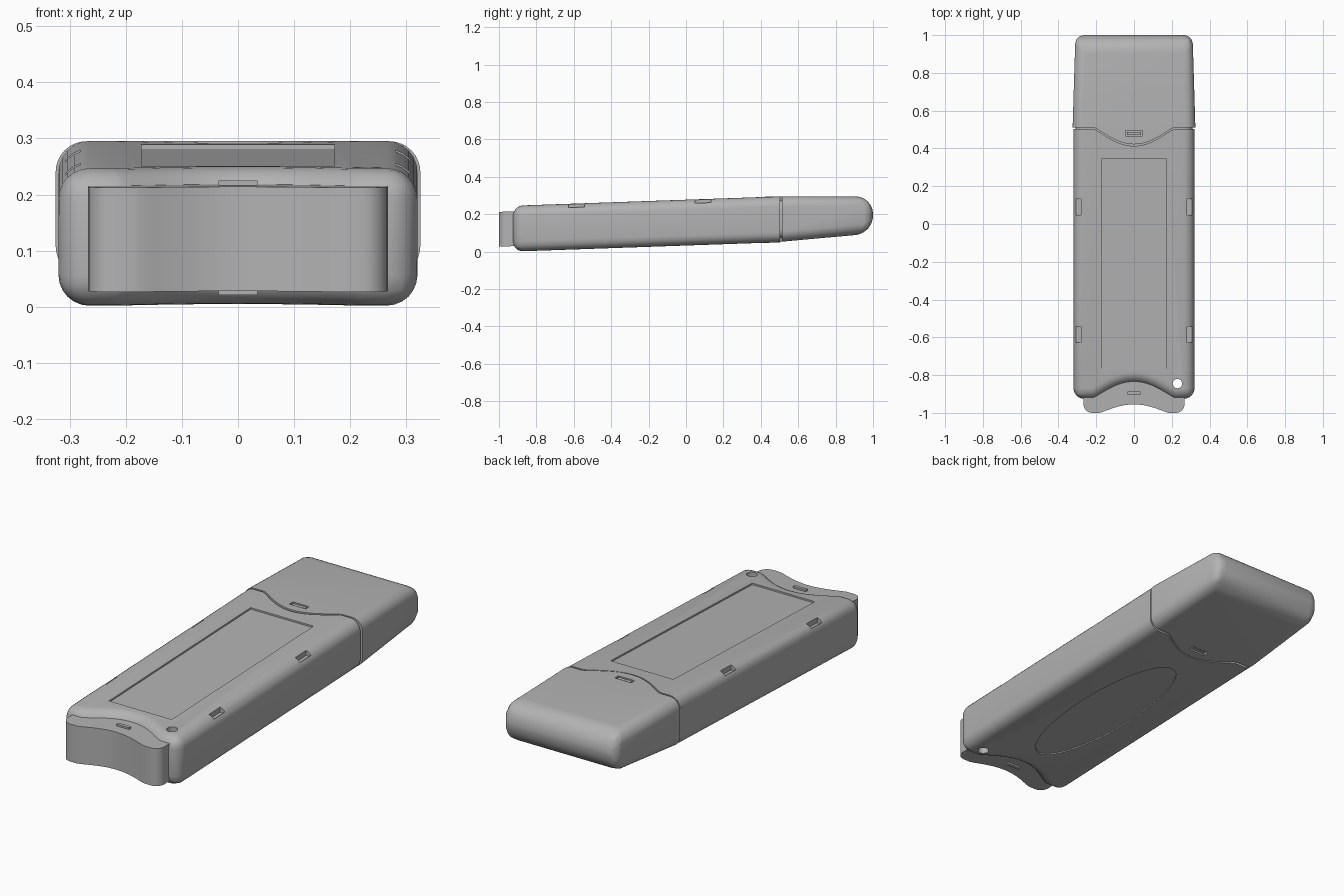
import bpy, bmesh, math

cube = bpy.data.objects.get("Cube")
if cube:
    bpy.data.objects.remove(cube, do_unlink=True)

grey = bpy.data.materials.new("matte grey plastic")
grey.use_nodes = True
tone = (0.45, 0.45, 0.45, 1)
grey.diffuse_color = tone
grey.node_tree.nodes["Principled BSDF"].inputs["Base Color"].default_value = tone

SLOPE = 0.035


def body_low(y):
    return SLOPE * (y + 0.925)


def body_top(y):
    return body_low(y) + 0.245


def offset(plane, d):
    return lambda y: plane(y) + d


def cap_low(y):
    return 0.052 + 0.09 * (y - 0.5)


def cap_top(y):
    return 0.295


def bulge(half, y, depth, steps=28):
    """Smooth curved edge from -half to +half, moved by depth in the middle."""
    pts = []
    for i in range(steps + 1):
        t = 2 * i / steps - 1
        pts.append((t * half, y + depth * max(0, 1 - t * t) ** 1.3))
    return pts


def oval(x, y, rx, ry, steps):
    return [(x + rx * math.cos(math.tau * i / steps), y + ry * math.sin(math.tau * i / steps))
            for i in range(steps)]


def rect(x, y, w, d):
    return [(x - w / 2, y - d / 2), (x + w / 2, y - d / 2),
            (x + w / 2, y + d / 2), (x - w / 2, y + d / 2)]


def add_prism(bm, outline, low, top):
    """Closed solid from a plan outline between two sloping planes."""
    a = [bm.verts.new((x, y, low(y))) for x, y in outline]
    b = [bm.verts.new((x, y, top(y))) for x, y in outline]
    bm.faces.new(a[::-1])
    bm.faces.new(b)
    n = len(a)
    for i in range(n):
        j = (i + 1) % n
        bm.faces.new((a[i], a[j], b[j], b[i]))


def make(name, solids, weight=None, width=0.0, segments=6):
    """Object made of prisms; weight(p, q) gives the rounding of each edge."""
    bm = bmesh.new()
    for solid in solids:
        add_prism(bm, *solid)
    bmesh.ops.recalc_face_normals(bm, faces=bm.faces)
    if weight:
        layer = bm.edges.layers.float.new("bevel_weight_edge")
        for e in bm.edges:
            e[layer] = weight(e.verts[0].co, e.verts[1].co)
    mesh = bpy.data.meshes.new(name)
    bm.to_mesh(mesh)
    bm.free()
    mesh.materials.append(grey)
    obj = bpy.data.objects.new(name, mesh)
    bpy.context.collection.objects.link(obj)
    if weight:
        mod = obj.modifiers.new("rounding", "BEVEL")
        mod.limit_method = "WEIGHT"
        mod.width = width
        mod.segments = segments
        mod.use_clamp_overlap = False
    return obj


def finish(obj, cutter=None):
    """Cut the pockets, apply the modifiers and smooth the shading."""
    if cutter:
        mod = obj.modifiers.new("pockets", "BOOLEAN")
        mod.operation = "DIFFERENCE"
        mod.solver = "EXACT"
        mod.object = cutter
    bpy.ops.object.select_all(action="DESELECT")
    bpy.context.view_layer.objects.active = obj
    obj.select_set(True)
    for mod in list(obj.modifiers):
        bpy.ops.object.modifier_apply(modifier=mod.name)
    bpy.ops.object.shade_smooth_by_angle(angle=math.radians(32))
    if cutter:
        bpy.data.objects.remove(cutter, do_unlink=True)


# Main body: notched front, curved rear seam
def body_weight(p, q):
    upright = abs(p.x - q.x) + abs(p.y - q.y) < 1e-4
    if upright:
        return 1.0 if p.y < -0.92 and abs(p.x) > 0.3 else 0.0
    if abs(p.x - q.x) < 1e-4 and abs(p.x) > 0.3:
        return 1.0
    return 1.0 if p.y < 0 else 0.0


W = 0.32
outline = ([(-W, -0.925)] + bulge(0.215, -0.925, 0.085) + [(W, -0.925), (W, 0.503)]
           + bulge(0.215, 0.503, -0.09)[::-1] + [(-W, 0.503)])
body = make("body", [(outline, body_low, body_top)], body_weight, 0.055)

# Body pockets: label, underside oval, four grip slots, strap hole
cuts = [
    (rect(0, -0.21, 0.344, 1.11), offset(body_top, -0.008), offset(body_top, 0.1)),
    (oval(0, -0.21, 0.15, 0.49, 64), offset(body_low, -0.1), offset(body_low, 0.006)),
    (oval(0.23, -0.845, 0.025, 0.025, 24), offset(body_low, -0.1), offset(body_top, 0.1)),
]
for side in (-1, 1):
    for y in (0.09, -0.585):
        cuts.append((rect(side * 0.294, y, 0.026, 0.086),
                     offset(body_top, -0.028), offset(body_top, 0.1)))
finish(body, make("body_cutter", cuts))


# Cap: straight top, rising underside, rounded end
def cap_weight(p, q):
    if abs(p.x - q.x) + abs(p.y - q.y) < 1e-4:
        return 0.5 if p.y > 0.9 else 0.0
    if p.y > 0.9 and q.y > 0.9:
        return 1.0
    return 0.58 if abs(p.x) > 0.3 and abs(q.x) > 0.3 else 0.0


outline = ([(-0.325, 0.512)] + bulge(0.215, 0.512, -0.09) + [(0.325, 0.512)]
           + [(0.31, 1.0), (-0.31, 1.0)])
cap = make("cap", [(outline, cap_low, cap_top)], cap_weight, 0.095, 8)
slot = rect(0, 0.48, 0.09, 0.028)
cuts = [(slot, offset(cap_top, -0.015), offset(cap_top, 0.1)),
        (slot, offset(cap_low, -0.1), offset(cap_low, 0.015))]
finish(cap, make("cap_cutter", cuts))

# Catches inside the cap slots
tab = rect(0, 0.48, 0.074, 0.016)
finish(make("cap_catches", [(tab, offset(cap_top, -0.03), offset(cap_top, -0.003)),
                            (tab, offset(cap_low, 0.003), offset(cap_low, 0.03))]))

# Inner core that closes the seam between body and cap
core = make("seam_core", [(rect(0, 0.55, 0.62, 0.4), offset(body_low, 0.022),
                           offset(body_top, -0.022))],
            lambda p, q: 1.0 if abs(p.x - q.x) < 1e-4 and abs(p.y - q.y) > 0.1 else 0.0, 0.05)
finish(core)


# Front plug with a hollowed face
def plug_weight(p, q):
    upright = abs(p.x - q.x) + abs(p.y - q.y) < 1e-4
    return 1.0 if upright and abs(p.x) > 0.25 and p.y < -0.95 else 0.0


outline = ([(-0.267, -1.0)] + bulge(0.185, -1.0, 0.045) + [(0.267, -1.0)]
           + [(0.267, -0.885), (0.19, -0.885), (0.15, -0.79)]
           + [(-0.15, -0.79), (-0.19, -0.885), (-0.267, -0.885)])
plug = make("front_plug", [(outline, offset(body_low, 0.029), offset(body_top, -0.03))],
            plug_weight, 0.045)
finish(plug)

# Raised catches above and below the plug
tab = rect(0, -0.895, 0.07, 0.016)
finish(make("plug_catches", [(tab, offset(body_top, -0.04), offset(body_top, -0.021)),
                             (tab, offset(body_low, 0.02), offset(body_low, 0.04))]))
